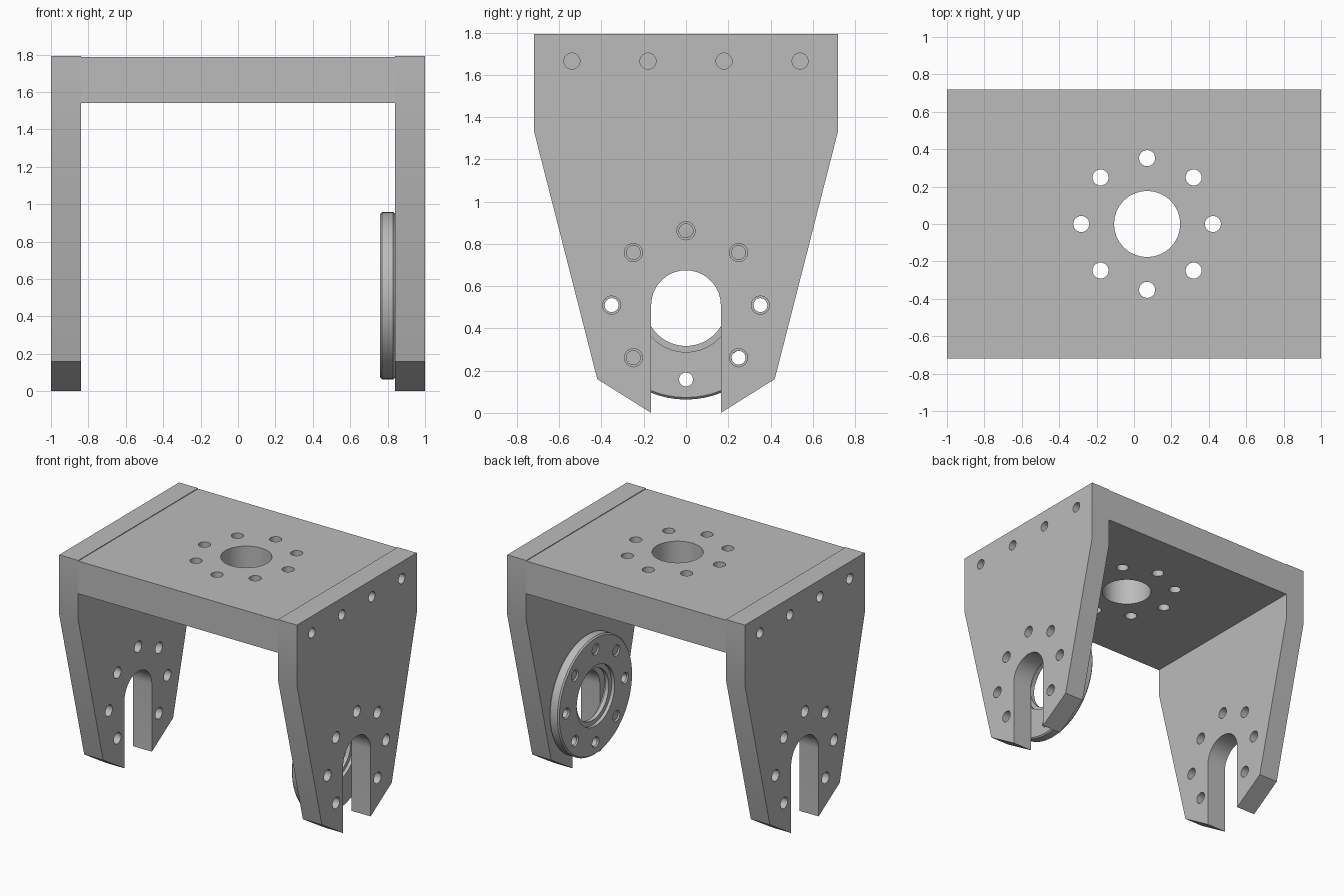
import bpy, bmesh
from math import sin, cos, pi, radians
from mathutils import Matrix, Vector

cube = bpy.data.objects.get("Cube")
if cube:
    bpy.data.objects.remove(cube)

grey = bpy.data.materials.new("plain_grey")
grey.use_nodes = True
grey.diffuse_color = (0.5, 0.5, 0.5, 1)
grey.node_tree.nodes["Principled BSDF"].inputs["Base Color"].default_value = (0.5, 0.5, 0.5, 1)

AXIS_Z = 0.51        # height of the pivot axis
BOLT_R = 0.352       # radius of the bolt circles
ALONG_X = Matrix.Rotation(pi / 2, 4, 'Y')


def ring(cx, cy, r, n=8):
    return [(cx + r * cos(2 * pi * i / n), cy + r * sin(2 * pi * i / n)) for i in range(n)]


def to_object(name, bm):
    bmesh.ops.recalc_face_normals(bm, faces=bm.faces)
    mesh = bpy.data.meshes.new(name)
    bm.to_mesh(mesh)
    bm.free()
    mesh.materials.append(grey)
    obj = bpy.data.objects.new(name, mesh)
    bpy.context.collection.objects.link(obj)
    return obj


def add_cylinder(bm, centre, r1, depth, along_x=False, r2=None, segments=32):
    turn = ALONG_X if along_x else Matrix()
    bmesh.ops.create_cone(bm, cap_ends=True, segments=segments, radius1=r1,
                          radius2=r1 if r2 is None else r2, depth=depth,
                          matrix=Matrix.Translation(centre) @ turn)


def activate(obj):
    bpy.ops.object.select_all(action='DESELECT')
    obj.select_set(True)
    bpy.context.view_layer.objects.active = obj


def cut(obj, bm):
    # Subtract the cutter, then throw it away
    cutter = to_object("hole_cutter", bm)
    cutter.hide_render = True
    mod = obj.modifiers.new("holes", 'BOOLEAN')
    mod.operation, mod.solver, mod.object = 'DIFFERENCE', 'EXACT', cutter
    activate(obj)
    bpy.ops.object.modifier_apply(modifier=mod.name)
    bpy.data.objects.remove(cutter)


def smooth(obj):
    activate(obj)
    bpy.ops.object.shade_smooth_by_angle(angle=radians(30))


# Top plate with a centre hole and a ring of bolt holes
bm = bmesh.new()
bmesh.ops.create_cube(bm, size=1, matrix=Matrix.Translation((0, 0, 1.664))
                      @ Matrix.Diagonal((1.68, 1.44, 0.248, 1)))
top_plate = to_object("top_plate", bm)
holes = bmesh.new()
add_cylinder(holes, (0.07, 0, 1.66), 0.177, 1)
for x, y in ring(0.07, 0, BOLT_R):
    add_cylinder(holes, (x, y, 1.66), 0.043, 1, segments=24)
cut(top_plate, holes)
smooth(top_plate)

# Side plates: tapered outline with an open slot at the bottom
half = [(0.72, 1.793), (0.72, 1.335), (0.42, 0.16), (0.165, 0)]
arc = [(0.165 * cos(pi * i / 18), AXIS_Z + 0.165 * sin(pi * i / 18)) for i in range(19)]
outline = half + arc + [(-y, z) for y, z in reversed(half)]
for name, x0 in (("left_side_plate", 0.84), ("right_side_plate", -1.0)):
    bm = bmesh.new()
    face = bm.faces.new([bm.verts.new((x0, y, z)) for y, z in outline])
    grown = bmesh.ops.extrude_face_region(bm, geom=[face], use_keep_orig=True)
    bmesh.ops.translate(bm, vec=(0.16, 0, 0),
                        verts=[v for v in grown["geom"] if isinstance(v, bmesh.types.BMVert)])
    plate = to_object(name, bm)
    holes = bmesh.new()
    for y, z in ring(0, AXIS_Z, BOLT_R):
        if z > 0.2:      # the lowest one falls inside the slot
            add_cylinder(holes, (x0 + 0.08, y, z), 0.043, 0.4, True, segments=24)
    for y in (-0.54, -0.18, 0.18, 0.54):
        add_cylinder(holes, (x0 + 0.08, y, 1.665), 0.038, 0.4, True, segments=24)
    cut(plate, holes)
    smooth(plate)

# Bearing flange on the inside of the left plate, turned from a stepped section
section = [(0.76, 0.228), (0.76, 0.437), (0.77, 0.447), (0.83, 0.447), (0.84, 0.437),
           (0.84, 0.222), (0.815, 0.222), (0.815, 0.193), (0.785, 0.193), (0.785, 0.228)]
bm = bmesh.new()
verts = [bm.verts.new((x, r, 0)) for x, r in section]
edges = [bm.edges.new((verts[i - 1], verts[i])) for i in range(len(verts))]
bmesh.ops.spin(bm, geom=verts + edges, cent=(0, 0, 0), axis=(1, 0, 0),
               angle=2 * pi, steps=64, use_merge=True)
bmesh.ops.remove_doubles(bm, verts=bm.verts, dist=0.0001)
bmesh.ops.translate(bm, verts=bm.verts, vec=Vector((0, 0, AXIS_Z)))
flange = to_object("bearing_flange", bm)
holes = bmesh.new()
for y, z in ring(0, AXIS_Z, BOLT_R):
    add_cylinder(holes, (0.8, y, z), 0.033, 0.3, True, segments=24)
cut(flange, holes)
countersinks = bmesh.new()
for y, z in ring(0, AXIS_Z, BOLT_R):
    add_cylinder(countersinks, (0.76, y, z), 0.051, 0.02, True, r2=0.033, segments=24)
cut(flange, countersinks)
smooth(flange)
